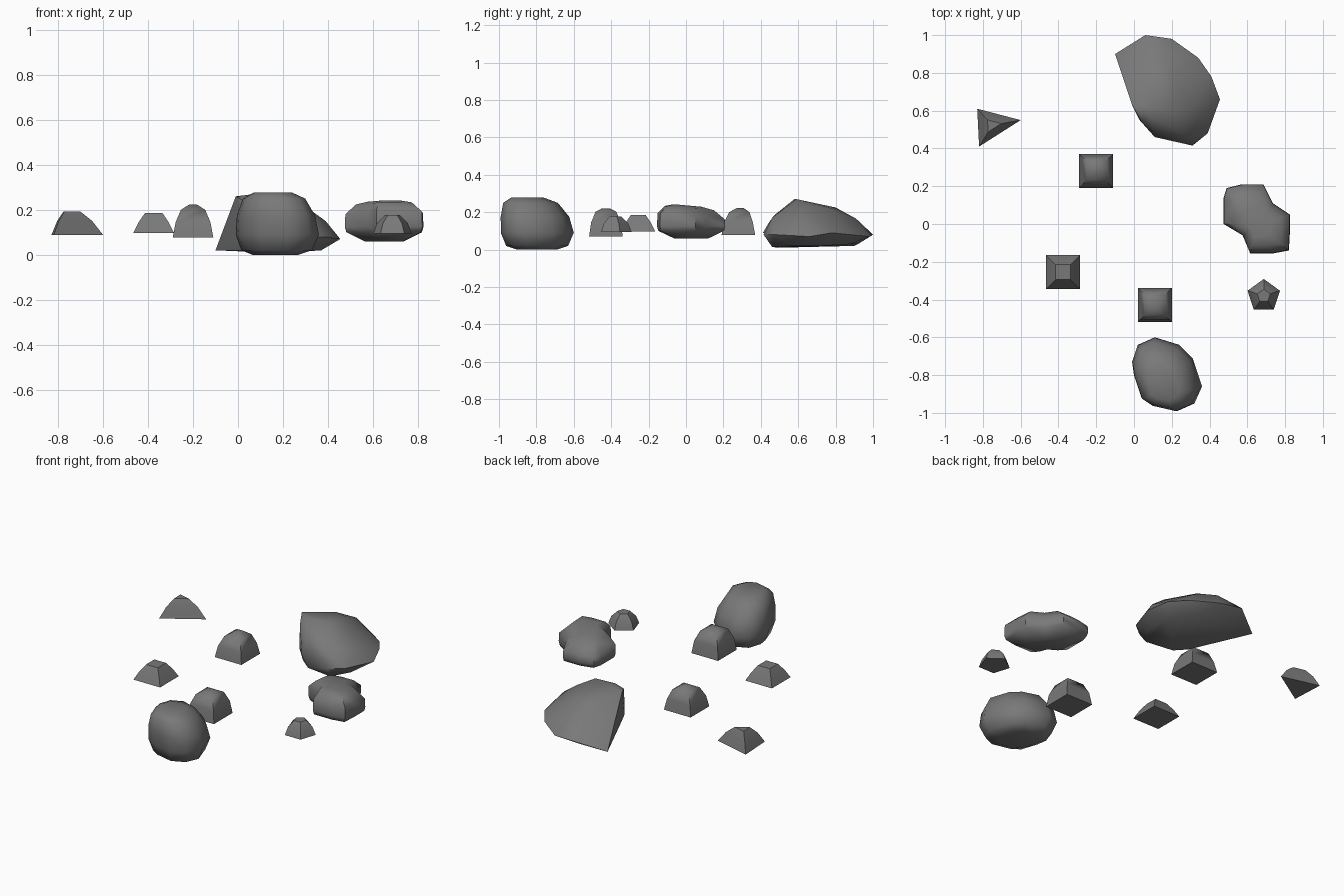
import bpy, bmesh, math

stone = bpy.data.materials.new("stone grey")
stone.diffuse_color = (0.19, 0.19, 0.19, 1)


def finish(name, bm, angle):
    bmesh.ops.recalc_face_normals(bm, faces=bm.faces)
    me = bpy.data.meshes.new(name)
    bm.to_mesh(me)
    bm.free()
    me.materials.append(stone)
    ob = bpy.data.objects.new(name, me)
    bpy.context.collection.objects.link(ob)
    bpy.ops.object.select_all(action='DESELECT')
    ob.select_set(True)
    bpy.context.view_layer.objects.active = ob
    bpy.ops.object.shade_smooth_by_angle(angle=math.radians(angle))


def loft(name, outline, levels, tilt=0.0, angle=50):
    """Stack scaled copies of an outline; level = (z, scale, shift x, shift y)."""
    bm = bmesh.new()
    cx = sum(p[0] for p in outline) / len(outline)
    cy = sum(p[1] for p in outline) / len(outline)
    rings = []
    for i, (z, s, dx, dy) in enumerate(levels):
        k = tilt if i >= len(levels) / 2 else 0
        rings.append([bm.verts.new((cx + dx + (x - cx) * s, cy + dy + (y - cy) * s,
                                    z + k * (y - cy) * s)) for x, y in outline])
    n = len(outline)
    for a, b in zip(rings, rings[1:]):
        for i in range(n):
            j = (i + 1) % n
            bm.faces.new((a[i], a[j], b[j], b[i]))
    bm.faces.new(rings[0][::-1])
    bm.faces.new(rings[-1])
    finish(name, bm, angle)


def hull(name, points, angle=50):
    bm = bmesh.new()
    for p in points:
        bm.verts.new(p)
    r = bmesh.ops.convex_hull(bm, input=bm.verts[:])
    loose = [v for v in bm.verts if not v.link_faces]
    bmesh.ops.delete(bm, geom=loose, context='VERTS')
    finish(name, bm, angle)


def square(cx, cy, h=0.09):
    return [(cx - h, cy - h), (cx + h, cy - h), (cx + h, cy + h), (cx - h, cy + h)]


# large back boulder, wedge shaped with a sharp low corner
hull("back_boulder", [
    (-0.10, 0.90, 0.02), (0.06, 1.00, 0.08), (0.20, 0.98, 0.07), (0.34, 0.88, 0.08),
    (0.41, 0.78, 0.09), (0.455, 0.66, 0.07), (0.39, 0.48, 0.08), (0.31, 0.415, 0.08),
    (0.11, 0.46, 0.09), (0.03, 0.55, 0.08),
    (-0.01, 0.63, 0.26), (0.07, 0.58, 0.27), (0.20, 0.59, 0.27), (0.10, 0.80, 0.225),
    (0.20, 0.78, 0.22), (0.16, 0.91, 0.165), (0.30, 0.62, 0.215), (0.39, 0.62, 0.15),
    (0.28, 0.46, 0.17), (0.12, 0.48, 0.19), (0.04, 0.54, 0.23),
    (0.06, 0.54, 0.02), (0.13, 0.49, 0.01), (0.30, 0.46, 0.015), (0.37, 0.56, 0.02),
    (0.36, 0.72, 0.02), (0.25, 0.88, 0.03), (0.06, 0.92, 0.03)])

# rounded front boulder, top leaning to the front
loft("front_boulder",
     [(-0.01, -0.73), (0.02, -0.64), (0.11, -0.60), (0.24, -0.64), (0.31, -0.71),
      (0.36, -0.86), (0.32, -0.95), (0.23, -0.99), (0.10, -0.96), (0.04, -0.92), (0.0, -0.80)],
     [(0.0, 0.55, 0, 0), (0.02, 0.85, 0, 0), (0.09, 1.0, 0, 0), (0.175, 0.94, -0.005, -0.012),
      (0.25, 0.75, -0.01, -0.035), (0.278, 0.45, -0.01, -0.05)])

# notched right boulder with an upright band
loft("right_boulder",
     [(0.475, 0.14), (0.49, 0.19), (0.57, 0.21), (0.685, 0.21), (0.735, 0.11), (0.825, 0.05),
      (0.825, -0.05), (0.82, -0.14), (0.74, -0.155), (0.615, -0.155), (0.575, -0.06), (0.475, 0.0)],
     [(0.06, 0.5, 0, 0), (0.10, 0.96, 0, 0), (0.125, 1.0, 0, 0), (0.178, 0.985, 0, 0),
      (0.222, 0.72, 0, -0.01), (0.236, 0.4, 0, -0.02)], tilt=-0.09)

# small pebbles with flat undersides
loft("triangle_pebble", [(-0.83, 0.61), (-0.82, 0.41), (-0.60, 0.55)],
     [(0.088, 1, 0, 0), (0.15, 0.68, 0, 0), (0.193, 0.32, 0, 0)])
loft("back_square_pebble", square(-0.20, 0.28),
     [(0.078, 1, 0, 0), (0.145, 0.86, 0, 0), (0.20, 0.6, 0, 0.005), (0.223, 0.2, 0, 0.01)])
loft("left_square_pebble", square(-0.375, -0.255),
     [(0.098, 1, 0, 0), (0.145, 0.74, 0, 0), (0.185, 0.44, 0, 0)])
loft("front_square_pebble", square(0.11, -0.428),
     [(0.07, 1, 0, 0), (0.145, 0.88, 0, 0), (0.202, 0.62, 0, 0), (0.22, 0.25, 0, 0)])
loft("pentagon_pebble",
     [(0.687 + 0.09 * math.cos(math.radians(90 + 72 * i)),
       -0.381 + 0.09 * math.sin(math.radians(90 + 72 * i))) for i in range(5)],
     [(0.095, 1, 0, 0), (0.14, 0.8, 0, 0), (0.176, 0.4, 0, 0)])
